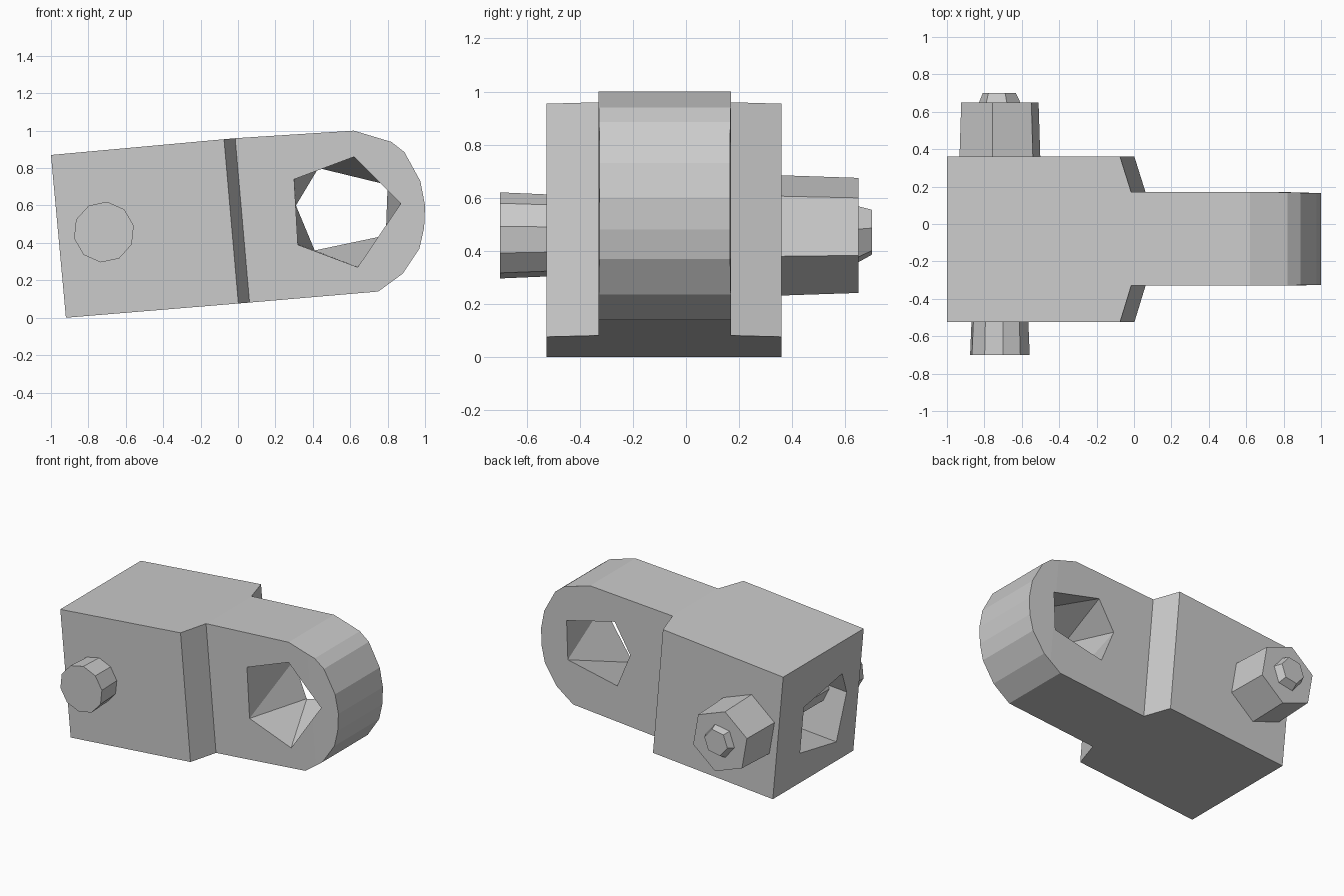
import bpy, bmesh, math
from mathutils import Matrix, Vector

if "Cube" in bpy.data.objects:
    bpy.data.objects.remove(bpy.data.objects["Cube"])


def loft(name, ring_a, ring_b, cutter=False):
    """Closed solid between two matching rings of 3D points."""
    bm = bmesh.new()
    a = [bm.verts.new(p) for p in ring_a]
    b = [bm.verts.new(p) for p in ring_b]
    n = len(a)
    bm.faces.new(a)
    bm.faces.new(b[::-1])
    for i in range(n):
        bm.faces.new((a[i], b[i], b[(i + 1) % n], a[(i + 1) % n]))
    # split twisted sides into flat triangles
    bmesh.ops.triangulate(bm, faces=[f for f in bm.faces if len(f.verts) == 4 and cutter])
    bmesh.ops.recalc_face_normals(bm, faces=bm.faces)
    me = bpy.data.meshes.new(name)
    bm.to_mesh(me)
    bm.free()
    ob = bpy.data.objects.new(name, me)
    bpy.context.collection.objects.link(ob)
    ob.hide_render = cutter
    return ob


def xz(points, y):
    return [(x, y, z) for x, z in points]


def ngon(n, r, start, cx=-0.717, cz=0.458):
    return [(cx + r * math.cos(math.radians(start) + i * math.tau / n),
             cz + r * math.sin(math.radians(start) + i * math.tau / n)) for i in range(n)]


def cut(target, cutter):
    mod = target.modifiers.new("cut", 'BOOLEAN')
    mod.operation = 'DIFFERENCE'
    mod.solver = 'EXACT'
    mod.object = cutter
    bpy.context.view_layer.objects.active = target
    bpy.ops.object.modifier_apply(modifier=mod.name)
    bpy.data.objects.remove(cutter)


# Body: slightly tilted block with a rounded end
profile = [(-1, 0.87), (-0.92, 0), (0.05, 0.08), (0.75, 0.14), (0.88, 0.235), (0.97, 0.37),
           (0.995, 0.48), (1, 0.6), (0.975, 0.73), (0.89, 0.885), (0.82, 0.94), (0.62, 1),
           (-0.01, 0.96)]
body = loft("clevis_body", xz(profile, -0.525), xz(profile, 0.36))

# Side cheeks cut away, leaving the narrower tongue
tilt = Matrix.Rotation(math.radians(-5), 4, 'Y')
for inner, outer, tip in ((-0.33, -0.525, -0.315), (0.17, 0.36, 0.155)):
    far = outer * 2
    slope = (far - outer) / (inner - outer)
    plan = [(0.025, inner), (-0.035 - 0.06 * slope * -1, far), (1.4, far), (1.4, tip), (0.8, inner)]
    rings = [[tilt @ Vector((x, y, z)) + Vector((0, 0, 0.5)) for x, y in plan] for z in (-0.9, 0.9)]
    cut(body, loft("cheek_cutter", *rings, cutter=True))

# Irregular five-sided eye through the tongue
eye_front = [(0.30, 0.74), (0.62, 0.86), (0.87, 0.61), (0.64, 0.27), (0.32, 0.39)]
eye_back = [(0.43, 0.80), (0.80, 0.71), (0.79, 0.44), (0.41, 0.36), (0.31, 0.60)]
cut(body, loft("eye_cutter", xz(eye_front, -0.331), xz(eye_back, 0.171), cutter=True))

# Blind socket in the end of the block
socket = [(0.09, 0.54), (-0.32, 0.62), (-0.39, 0.46), (-0.32, 0.13), (0.09, 0.21)]
cut(body, loft("socket_cutter", [(-1.1, y, z) for y, z in socket],
               [(-0.3, y, z + 0.06) for y, z in socket], cutter=True))

# Cross bolt: head, shank, nut and threaded tip
loft("bolt_head", xz(ngon(10, 0.163, 12), -0.70), xz(ngon(10, 0.155, 12), -0.515))
loft("bolt_shank", xz(ngon(8, 0.115, 0), -0.53), xz(ngon(8, 0.115, 0), 0.62))
loft("bolt_nut", xz(ngon(6, 0.23, -20), 0.355), xz(ngon(6, 0.22, -20), 0.65))
loft("bolt_tip", xz(ngon(6, 0.125, 10), 0.62), xz(ngon(6, 0.09, 10, -0.72, 0.47), 0.70))
